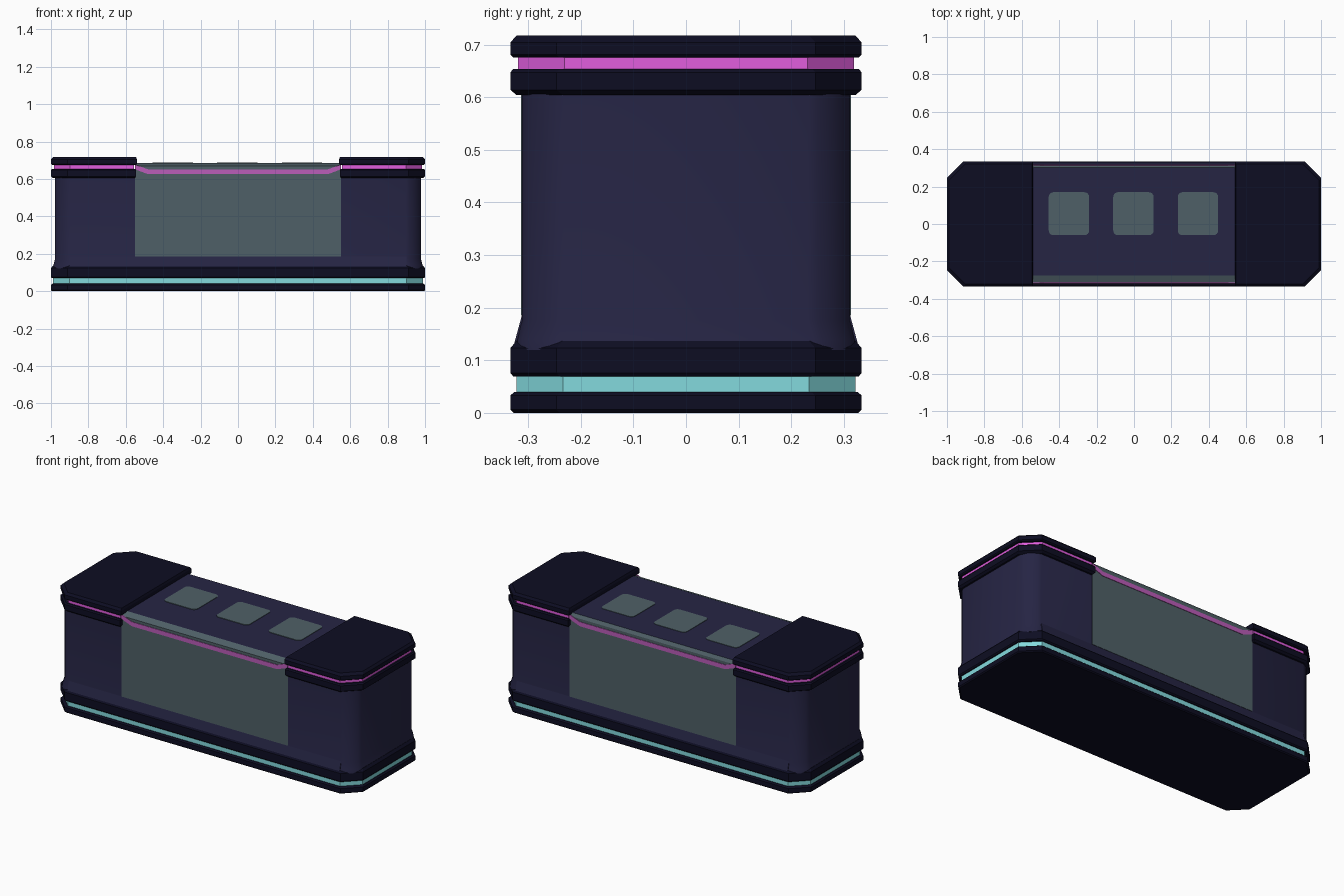
import bpy, bmesh, math
from mathutils import Vector

cube = bpy.data.objects.get("Cube")
if cube:
    bpy.data.objects.remove(cube, do_unlink=True)


def material(name, rgb):
    m = bpy.data.materials.new(name)
    m.use_nodes = True
    m.diffuse_color = (*rgb, 1)
    m.node_tree.nodes["Principled BSDF"].inputs["Base Color"].default_value = (*rgb, 1)
    return m


NAVY = material("navy body", (0.019, 0.018, 0.058))
DARK = material("midnight trim", (0.004, 0.004, 0.016))
GLASS = material("grey glass", (0.078, 0.118, 0.135))
PINK = material("pink light", (0.75, 0.11, 0.73))
ROSE = material("muted pink stripe", (0.50, 0.11, 0.49))
TEAL = material("teal light", (0.23, 0.70, 0.73))


def finish(name, bm, mats, smooth=False):
    bmesh.ops.recalc_face_normals(bm, faces=bm.faces)
    mesh = bpy.data.meshes.new(name)
    bm.to_mesh(mesh)
    bm.free()
    for m in mats:
        mesh.materials.append(m)
    ob = bpy.data.objects.new(name, mesh)
    bpy.context.collection.objects.link(ob)
    if smooth:
        bpy.ops.object.select_all(action="DESELECT")
        ob.select_set(True)
        bpy.context.view_layer.objects.active = ob
        bpy.ops.object.shade_smooth_by_angle(angle=math.radians(35))
    return ob


def corner(x, y, c, soft):
    """Cut corner; a positive soft value rounds it off in several steps."""
    a, b, p = Vector((x - c, y)), Vector((x, y - c)), Vector((x, y))
    if not soft:
        return [a, b]
    p = p.lerp((a + b) / 2, 1 - soft)
    return [a.lerp(p, t / 6).lerp(p.lerp(b, t / 6), t / 6) for t in range(7)]


def outline(x, y, c, inner=None, soft=0):
    """Plan with cut corners: whole length, or one end from x = inner outwards."""
    back = corner(x, y, c, soft)
    end = back + [Vector((p.x, -p.y)) for p in reversed(back)]
    if inner is None:
        return end + [-p for p in end]
    return [Vector((inner, y))] + end + [Vector((inner, -y))]


def loft(name, levels, mat, side=1, smooth=False):
    """Skin plan outlines stacked by height; side = -1 mirrors in x."""
    bm = bmesh.new()
    rings = [[bm.verts.new((side * p.x, p.y, z)) for p in pts] for z, pts in levels]
    n = len(rings[0])
    for low, high in zip(rings, rings[1:]):
        for i in range(n):
            j = (i + 1) % n
            bm.faces.new((low[i], low[j], high[j], high[i]))
    bm.faces.new(rings[0])
    bm.faces.new(rings[-1])
    return finish(name, bm, [mat], smooth)


def plan(inset, inner=None):
    return outline(1 - inset, 0.334 - inset, 0.088, inner)


# Base: two dark plinth rings with a recessed light strip between them
loft("base_plinth", [(0, plan(0.006)), (0.006, plan(0)), (0.033, plan(0)), (0.04, plan(0.008))], DARK)
loft("base_light", [(0.035, plan(0.012)), (0.075, plan(0.012))], TEAL)
loft("base_rim", [(0.069, plan(0.006)), (0.076, plan(0)), (0.123, plan(0)), (0.137, plan(0.012))], DARK)

# Main body, with a slight flare where it meets the base
def body_plan(inset):
    return outline(0.978 - inset, 0.312 - inset, 0.08, soft=0.45)

loft("body", [(0.12, body_plan(-0.01)), (0.14, body_plan(-0.008)), (0.175, body_plan(0)),
              (0.64, body_plan(0))], NAVY, smooth=True)

# End caps: dark lid and collar with a pink light strip between them
for side, label in ((1, "left"), (-1, "right")):
    loft(f"{label}_collar", [(0.604, plan(0.012, 0.553)), (0.614, plan(0, 0.545)),
                             (0.647, plan(0, 0.545)), (0.654, plan(0.006, 0.55))], DARK, side)
    loft(f"{label}_cap_light", [(0.65, plan(0.015, 0.555)), (0.68, plan(0.015, 0.555))], PINK, side)
    loft(f"{label}_lid", [(0.675, plan(0.006, 0.545)), (0.681, plan(0, 0.54)),
                          (0.704, plan(0, 0.54)), (0.717, plan(0.012, 0.545))], DARK, side)

# Glazed middle: cross-section run along x, glass sides and navy roof
section = [(-0.314, 0.185), (-0.314, 0.668), (-0.275, 0.684), (0.302, 0.686), (0.314, 0.668), (0.314, 0.185)]
bm = bmesh.new()
ends = [[bm.verts.new((x, y, z)) for y, z in section] for x in (-0.55, 0.55)]
for i in range(len(section)):
    j = (i + 1) % len(section)
    f = bm.faces.new((ends[0][i], ends[0][j], ends[1][j], ends[1][i]))
    f.material_index = 1 if i == 2 else 0
for e in ends:
    bm.faces.new(e)
finish("glazed_middle", bm, [GLASS, NAVY])

# Lower skirt flaring out beneath the glass
bm = bmesh.new()
skirt = [(-0.327, 0.13), (-0.312, 0.185), (0.312, 0.185), (0.327, 0.13)]
ends = [[bm.verts.new((x, y, z)) for y, z in skirt] for x in (-0.9, 0.9)]
for i in range(4):
    j = (i + 1) % 4
    bm.faces.new((ends[0][i], ends[0][j], ends[1][j], ends[1][i]))
for e in ends:
    bm.faces.new(e)
finish("glass_skirt", bm, [NAVY])


def plate(name, pts, mat, depth):
    """Thin solid from a flat loop of points, pushed along depth."""
    bm = bmesh.new()
    face = bm.faces.new([bm.verts.new(p) for p in pts])
    new = bmesh.ops.extrude_face_region(bm, geom=[face])["geom"]
    verts = [g for g in new if isinstance(g, bmesh.types.BMVert)]
    bmesh.ops.translate(bm, verts=verts, vec=depth)
    return finish(name, bm, [mat])


# Pink stripes on both glass sides, turning up to meet the cap lights
run = [(-0.55, 0.664), (-0.48, 0.638), (0.48, 0.638), (0.55, 0.664)]
for sy, label in ((-1, "front"), (1, "back")):
    loop = [(x, sy * 0.312, z - 0.013) for x, z in run] + \
           [(x, sy * 0.312, z + 0.013) for x, z in reversed(run)]
    plate(f"{label}_stripe", loop, ROSE, (0, sy * 0.005, 0))

# Three rounded roof windows
for k, cx in enumerate((-0.348, -0.003, 0.342)):
    loop = []
    for q, (sx, sy) in enumerate(((1, 1), (-1, 1), (-1, -1), (1, -1))):
        for s in range(5):
            a = math.radians(90 * q + 22.5 * s)
            loop.append((cx + sx * 0.083 + 0.025 * math.cos(a),
                         0.055 + sy * 0.09 + 0.025 * math.sin(a), 0.683))
    plate(f"roof_window_{k + 1}", loop, GLASS, (0, 0, 0.005))
